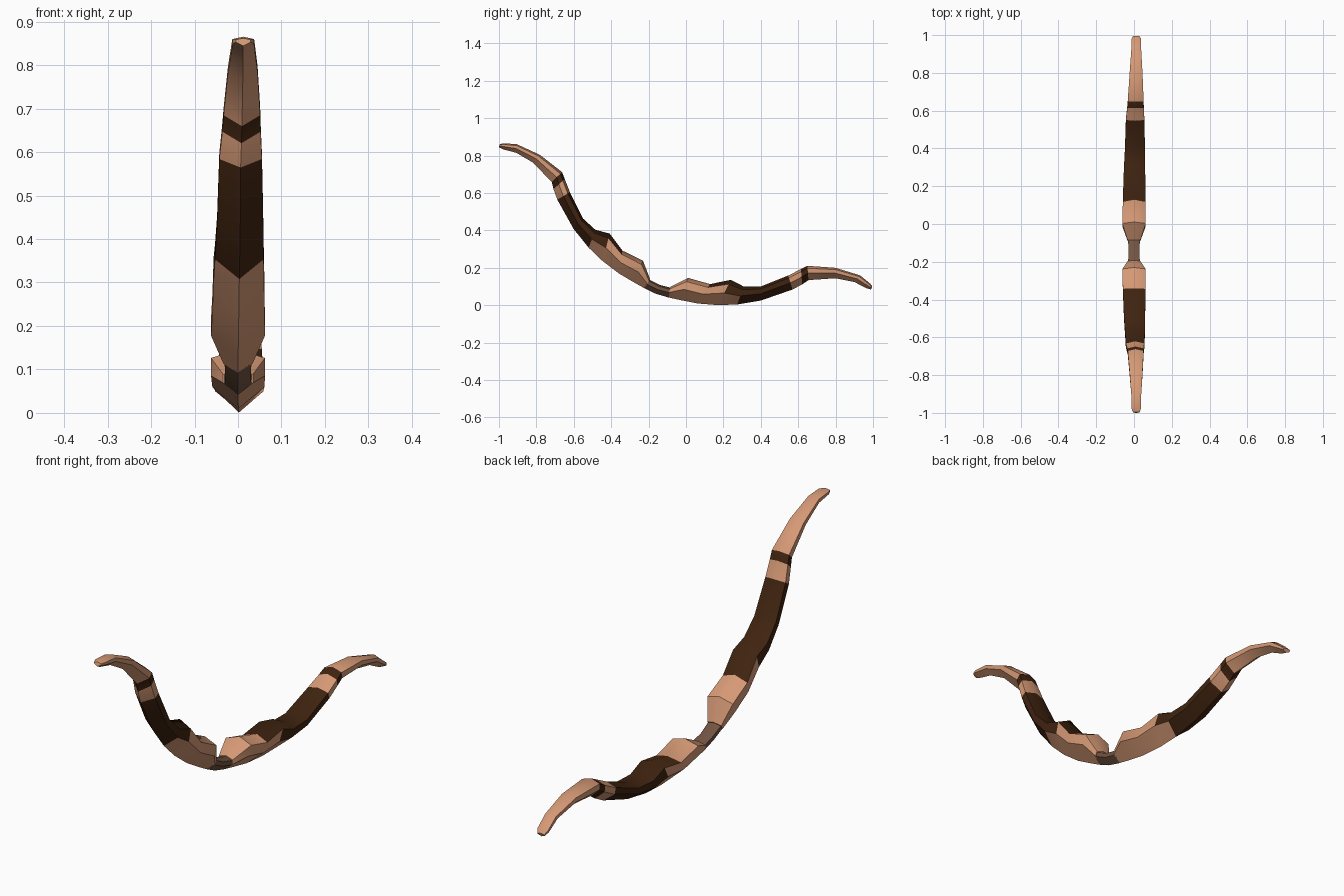
import bpy, bmesh, math
from mathutils import Vector

if "Cube" in bpy.data.objects:
    bpy.data.objects.remove(bpy.data.objects["Cube"])


def mat(name, col):
    m = bpy.data.materials.new(name)
    m.diffuse_color = (*col, 1)
    m.use_nodes = True
    m.node_tree.nodes["Principled BSDF"].inputs["Base Color"].default_value = m.diffuse_color
    return m


TAN = mat("light wood", (0.67, 0.32, 0.18))
DARK = mat("dark wrap", (0.05, 0.017, 0.005))
GRIP = mat("grip leather", (0.17, 0.09, 0.055))

# Bow frame: u runs along the string line, v points towards the archer
U = Vector((0, 0.934, -0.357))
V = Vector((0, 0.357, 0.934))
ORIGIN = Vector((0, -0.145, 0.10))


def ring(bm, s, side):
    """Hexagonal section: ridge below, two flat flanks, ridge on top."""
    bu, bv, tu, tv, w, cx = s

    def at(x, f):
        u, v = bu + (tu - bu) * f, bv + (tv - bv) * f
        return bm.verts.new(ORIGIN + U * u * side + V * v + Vector((cx + x, 0, 0)))
    return [at(0, 0), at(w, 0.48), at(w, 0.83), at(0, 1), at(-w, 0.83), at(-w, 0.48)]


def loft(name, sections, mats, rule, side=1):
    bm = bmesh.new()
    rings = [ring(bm, s, side) for s in sections]
    for i, (a, b) in enumerate(zip(rings, rings[1:])):
        for k in range(6):
            n = (k + 1) % 6
            f = bm.faces.new((a[k], a[n], b[n], b[k]))
            f.material_index = rule(i, k)
    bm.faces.new(rings[0])
    bm.faces.new(rings[-1])
    bmesh.ops.recalc_face_normals(bm, faces=bm.faces)
    me = bpy.data.meshes.new(name)
    bm.to_mesh(me)
    bm.free()
    for m in mats:
        me.materials.append(m)
    ob = bpy.data.objects.new(name, me)
    bpy.context.collection.objects.link(ob)
    bpy.ops.object.select_all(action='DESELECT')
    ob.select_set(True)
    bpy.context.view_layer.objects.active = ob
    bpy.ops.object.shade_smooth_by_angle(angle=math.radians(38))
    return ob


# Limb sections: bottom u, v, top u, v, half width, x offset
LIMB = [
    (0.068, -0.036, 0.058, 0.020, 0.034, 0),
    (0.130, -0.027, 0.129, 0.099, 0.062, 0),
    (0.224, -0.011, 0.251, 0.110, 0.060, 0.001),
    (0.330, 0.020, 0.347, 0.171, 0.058, 0.002),
    (0.425, 0.060, 0.425, 0.162, 0.056, 0.003),
    (0.536, 0.125, 0.509, 0.195, 0.053, 0.005),
    (0.673, 0.240, 0.625, 0.302, 0.049, 0.006),
    (0.712, 0.285, 0.676, 0.358, 0.044, 0.008),
    (0.735, 0.318, 0.702, 0.387, 0.042, 0.009),
    (0.867, 0.379, 0.847, 0.431, 0.034, 0.011),
    (0.967, 0.396, 0.984, 0.440, 0.026, 0.012),
    (1.040, 0.388, 1.050, 0.418, 0.025, 0.012),
    (1.065, 0.390, 1.066, 0.408, 0.017, 0.012),
]


def limb_colour(i, k):
    if i in (4, 5, 7):                       # full wrap and thin band
        return 1
    if i == 2:                               # wrap starts on the top only
        return int(k in (2, 3))
    if i == 3:                               # then covers the flanks
        return int(k in (1, 2, 3, 4))
    return 0


loft("lower_limb", LIMB, (TAN, DARK), limb_colour, 1)
loft("upper_limb", LIMB, (TAN, DARK), limb_colour, -1)

# Grip between the limbs
grip = [(-0.07, -0.036, -0.064, 0.017, 0.031, 0),
        (0.0, -0.042, 0.0, 0.010, 0.029, 0),
        (0.07, -0.036, 0.064, 0.017, 0.031, 0)]
loft("grip", grip, (GRIP,), lambda i, k: 0)
